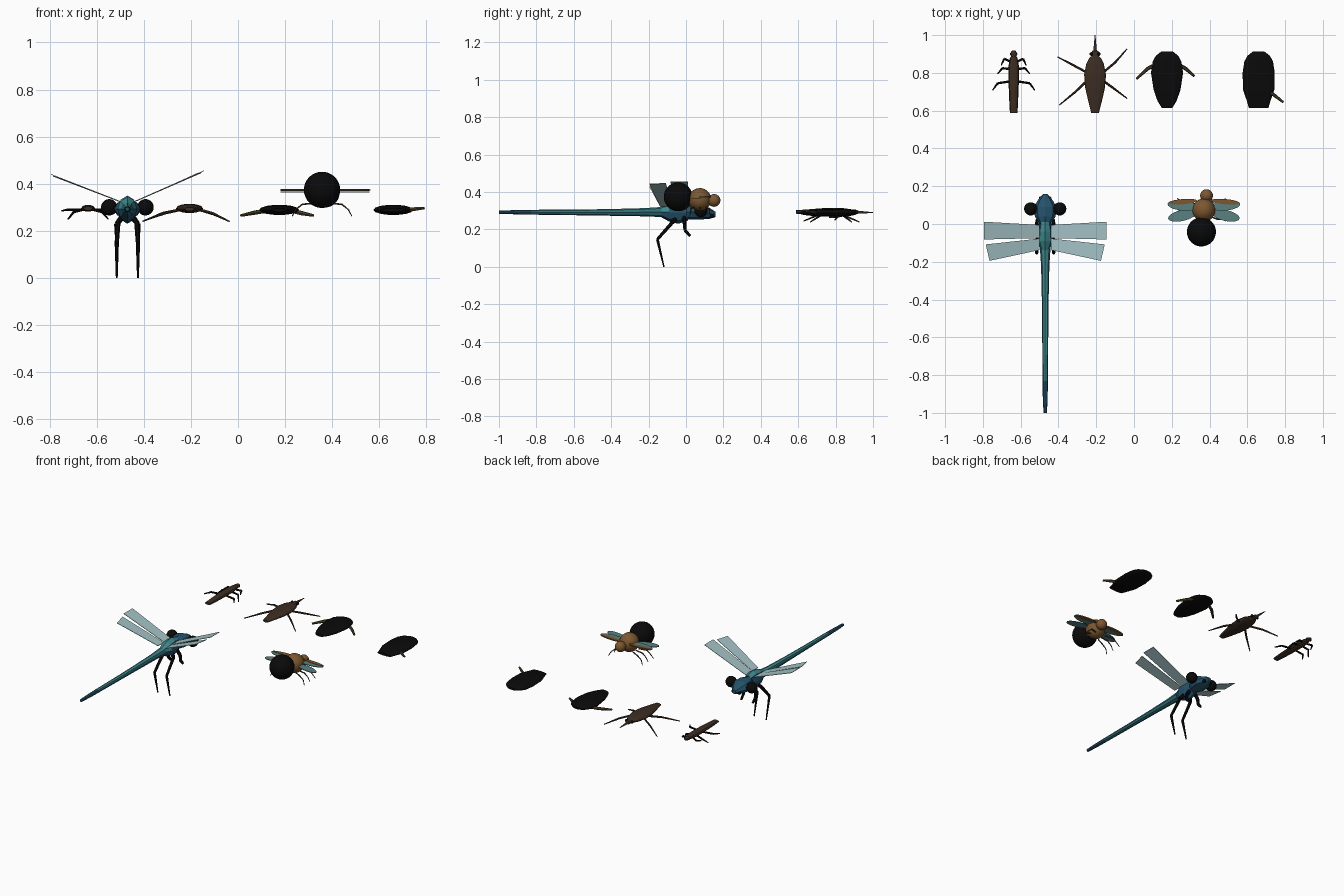
import bpy, bmesh, math
from mathutils import Vector

if "Cube" in bpy.data.objects:
    bpy.data.objects.remove(bpy.data.objects["Cube"])


def mat(name, r, g, b):
    m = bpy.data.materials.new(name)
    m.diffuse_color = (r, g, b, 1)
    m.use_nodes = True
    m.node_tree.nodes["Principled BSDF"].inputs["Base Color"].default_value = m.diffuse_color
    return m


BLACK = mat("black", .003, .003, .003)
BARK = mat("dark brown", .045, .026, .016)
BROWN = mat("amber brown", .20, .095, .03)
LEGBR = mat("leg brown", .075, .05, .022)
TEAL = mat("teal", .05, .25, .27)
DEEP = mat("deep teal", .03, .16, .19)
BLUE = mat("dark blue", .018, .085, .15)
WING = mat("pale wing", .37, .54, .56)
FLYWING = mat("green wing", .10, .22, .22)


def finish(name, bm, mats, rule=None, smooth=False):
    bmesh.ops.recalc_face_normals(bm, faces=bm.faces[:])
    bm.normal_update()
    for f in bm.faces:
        f.smooth = smooth
        if rule:
            f.material_index = rule(f)
    me = bpy.data.meshes.new(name)
    bm.to_mesh(me)
    bm.free()
    for m in mats:
        me.materials.append(m)
    ob = bpy.data.objects.new(name, me)
    bpy.context.collection.objects.link(ob)
    return ob


def loft(name, x, rings, n, mats, rule=None, smooth=False):
    """Body along y; rings are (y, half width, centre z, half height)."""
    bm = bmesh.new()
    loops = []
    for y, w, z, h in rings:
        loops.append([bm.verts.new((x + w * math.cos(2 * math.pi * i / n), y,
                                    z + h * math.sin(2 * math.pi * i / n))) for i in range(n)])
    for a, b in zip(loops, loops[1:]):
        for i in range(n):
            j = (i + 1) % n
            bm.faces.new((a[i], a[j], b[j], b[i]))
    bm.faces.new(loops[0])
    bm.faces.new(loops[-1])
    return finish(name, bm, mats, rule, smooth)


def ball(name, c, r, m, seg=20):
    bm = bmesh.new()
    bmesh.ops.create_uvsphere(bm, u_segments=seg, v_segments=seg // 2, radius=r)
    bmesh.ops.translate(bm, vec=c, verts=bm.verts)
    return finish(name, bm, [m], smooth=True)


def limb(name, pts, radii, m, n=6):
    """Jointed tube, one tapered segment per pair of points."""
    bm = bmesh.new()
    for a, b, r0, r1 in zip(pts, pts[1:], radii, radii[1:]):
        a, b = Vector(a), Vector(b)
        q = (b - a).to_track_quat('Z', 'Y')
        rings = []
        for p, r in ((a, r0), (b, r1)):
            rings.append([bm.verts.new(p + q @ Vector((r * math.cos(2 * math.pi * i / n),
                                                       r * math.sin(2 * math.pi * i / n), 0)))
                          for i in range(n)])
        for i in range(n):
            j = (i + 1) % n
            bm.faces.new((rings[0][i], rings[0][j], rings[1][j], rings[1][i]))
        bm.faces.new(rings[0])
        bm.faces.new(rings[1])
    return finish(name, bm, [m])


def plate(name, pts, m, t=.003):
    """Thin sheet from an outline."""
    bm = bmesh.new()
    top = [bm.verts.new(Vector(p) + Vector((0, 0, t / 2))) for p in pts]
    bot = [bm.verts.new(Vector(p) - Vector((0, 0, t / 2))) for p in pts]
    bm.faces.new(top)
    bm.faces.new(bot)
    for i in range(len(pts)):
        j = (i + 1) % len(pts)
        bm.faces.new((top[i], top[j], bot[j], bot[i]))
    return finish(name, bm, [m])


def ellipse(c, a, b, ang, n=20):
    ca, sa = math.cos(ang), math.sin(ang)
    out = []
    for i in range(n):
        t = 2 * math.pi * i / n
        u, v = a * math.cos(t), b * math.sin(t)
        out.append((c[0] + u * ca - v * sa, c[1] + u * sa + v * ca, c[2]))
    return out


# --- Dragonfly: tail, thorax, head, eyes ---
DX = -.47
loft("dragonfly_tail", DX, [(-1, .009, .292, .009), (-.92, .013, .292, .011), (-.83, .014, .292, .013),
                            (-.6, .016, .291, .015), (-.4, .018, .291, .018), (-.22, .022, .292, .022),
                            (-.13, .028, .293, .027)], 8, [DEEP, TEAL, BLUE],
     lambda f: 2 if f.calc_center_median().y < -.83 else (1 if f.normal.z > .5 else 0))
loft("dragonfly_thorax", DX, [(-.15, .018, .295, .02), (-.09, .042, .292, .05), (-.04, .04, .29, .06),
                              (.01, .03, .292, .045)], 8, [BLUE, TEAL],
     lambda f: 1 if f.normal.z > .3 else 0)
loft("dragonfly_head", DX, [(0, .03, .292, .038), (.04, .055, .293, .04), (.09, .06, .292, .038),
                            (.125, .04, .286, .03), (.158, .012, .28, .014)], 8, [BLUE])

for s, side in ((-1, "left"), (1, "right")):
    ball("dragonfly_eye_" + side, (DX + s * .077, .08, .30), .035, BLACK)
    ball("dragonfly_mouth_" + side, (DX + s * .022, .135, .272), .012, BLACK, 12)
    # square-ended wings rising outward
    tip = .325
    zt = .44 if s < 0 else .455
    plate("dragonfly_front_wing_" + side, [(DX + s * .03, -.005, .325), (DX + s * tip, .012, zt),
                                           (DX + s * tip, -.082, zt), (DX + s * .03, -.075, .325)], WING)
    plate("dragonfly_back_wing_" + side, [(DX + s * .03, -.077, .323), (DX + s * (tip - .01), -.108, zt - .008),
                                          (DX + s * (tip - .03), -.195, zt - .012),
                                          (DX + s * .03, -.138, .323)], WING)
    # legs
    x = DX + s * .045
    limb("dragonfly_back_leg_" + side, [(DX + s * .02, -.055, .26), (x - s * .005, -.075, .235),
                                        (x, -.153, .147), (x, -.118, 0)],
         [.013, .011, .009, .004], BLACK)
    limb("dragonfly_front_leg_" + side, [(DX + s * .02, -.01, .265), (x, -.008, .23), (x, -.005, .195),
                                         (x - s * .002, .022, .165)], [.012, .011, .010, .008], BLACK)

# --- Round fly: abdomen, thorax, head, wings, legs ---
ball("fly_abdomen", (.357, -.042, .374), .077, BLACK, 32)
ball("fly_thorax", (.37, .074, .36), .061, BROWN, 28)
ball("fly_head", (.384, .15, .355), .034, BROWN, 24)
for s, side in ((-1, "left"), (1, "right")):
    fx = .37
    plate("fly_front_wing_" + side, ellipse((fx + s * .115, .098, .374), .078, .027, s * .1), FLYWING, .004)
    plate("fly_wing_edge_" + side, ellipse((fx + s * .112, .118, .374), .076, .014, -s * .08), BROWN, .008)
    plate("fly_back_wing_" + side, ellipse((fx + s * .115, .045, .364), .076, .029, -s * .22), FLYWING, .004)
    for k, y in enumerate((.045, .075, .105)):
        lx = .357
        e = (k - 1) * .02
        limb(f"fly_leg_{side}_{k}", [(lx + s * .035, y, .318), (lx + s * .085, y + e, .312),
                                     (lx + s * .112, y + e, .29), (lx + s * .127, y + e * 1.5, .262)],
             [.004, .004, .003, .002], LEGBR)

# --- Narrow beetle ---
AX = -.637
loft("narrow_bug_body", AX, [(.587, .02, .295, .008), (.64, .023, .295, .012), (.74, .027, .296, .015),
                             (.83, .029, .296, .015), (.85, .025, .296, .014), (.88, .02, .296, .013),
                             (.887, .013, .296, .011), (.9, .021, .296, .012), (.918, .009, .296, .007)],
     10, [BARK])
for s, side in ((-1, "left"), (1, "right")):
    for k, path in enumerate(([(.02, .86, .29), (.05, .875, .285), (.066, .84, .275)],
                              [(.02, .82, .29), (.06, .825, .28), (.085, .795, .25)],
                              [(.02, .755, .29), (.085, .745, .29), (.112, .708, .285)])):
        limb(f"narrow_bug_leg_{side}_{k}", [(AX + s * p[0], p[1], p[2]) for p in path],
             [.006, .006, .003], BLACK)

# --- Long-legged bug with a snout ---
BX = -.206
loft("snout_bug_body", BX, [(.587, .02, .292, .008), (.65, .036, .293, .014), (.72, .052, .294, .019),
                            (.79, .058, .295, .02), (.85, .046, .295, .018), (.88, .03, .294, .014),
                            (.89, .018, .294, .012), (.915, .017, .293, .011), (.92, .009, .292, .008),
                            (1.0, .002, .29, .002)], 12, [BARK])
for s, side in ((-1, "left"), (1, "right")):
    ball("snout_bug_eye_" + side, (BX + s * .02, .9, .296), .01, BLACK, 12)
limb("snout_bug_leg_front_left", [(BX - .04, .80, .29), (-.32, .84, .275), (-.405, .885, .24)], [.006, .006, .003], BARK)
limb("snout_bug_leg_front_right", [(BX + .04, .80, .29), (-.10, .855, .27), (-.037, .927, .24)], [.006, .006, .003], BARK)
limb("snout_bug_leg_back_left", [(BX - .04, .76, .29), (-.31, .70, .275), (-.395, .63, .245)], [.007, .006, .003], BARK)
limb("snout_bug_leg_back_right", [(BX + .04, .76, .29), (-.11, .72, .275), (-.037, .665, .24)], [.007, .006, .003], BARK)

# --- Two broad black beetles ---
for name, cx, w in (("broad_beetle", .175, 0), ("round_beetle", .66, .012)):
    loft(name + "_body", cx, [(.615, .028 + w * 2, .288, .008), (.65, .05 + w, .288, .014), (.71, .071 + w, .289, .02),
                              (.80, .085, .289, .022), (.86, .076, .289, .02), (.89, .06, .289, .015),
                              (.912, .032, .288, .008)], 14, [BLACK])
limb("broad_beetle_leg_left", [(.12, .845, .285), (.075, .825, .278), (.013, .768, .265)], [.01, .01, .006], LEGBR)
limb("broad_beetle_leg_right", [(.23, .845, .285), (.27, .825, .275), (.32, .782, .265)], [.01, .01, .006], LEGBR)
limb("round_beetle_leg", [(.70, .715, .285), (.745, .68, .292), (.79, .645, .297)], [.01, .009, .006], LEGBR)
